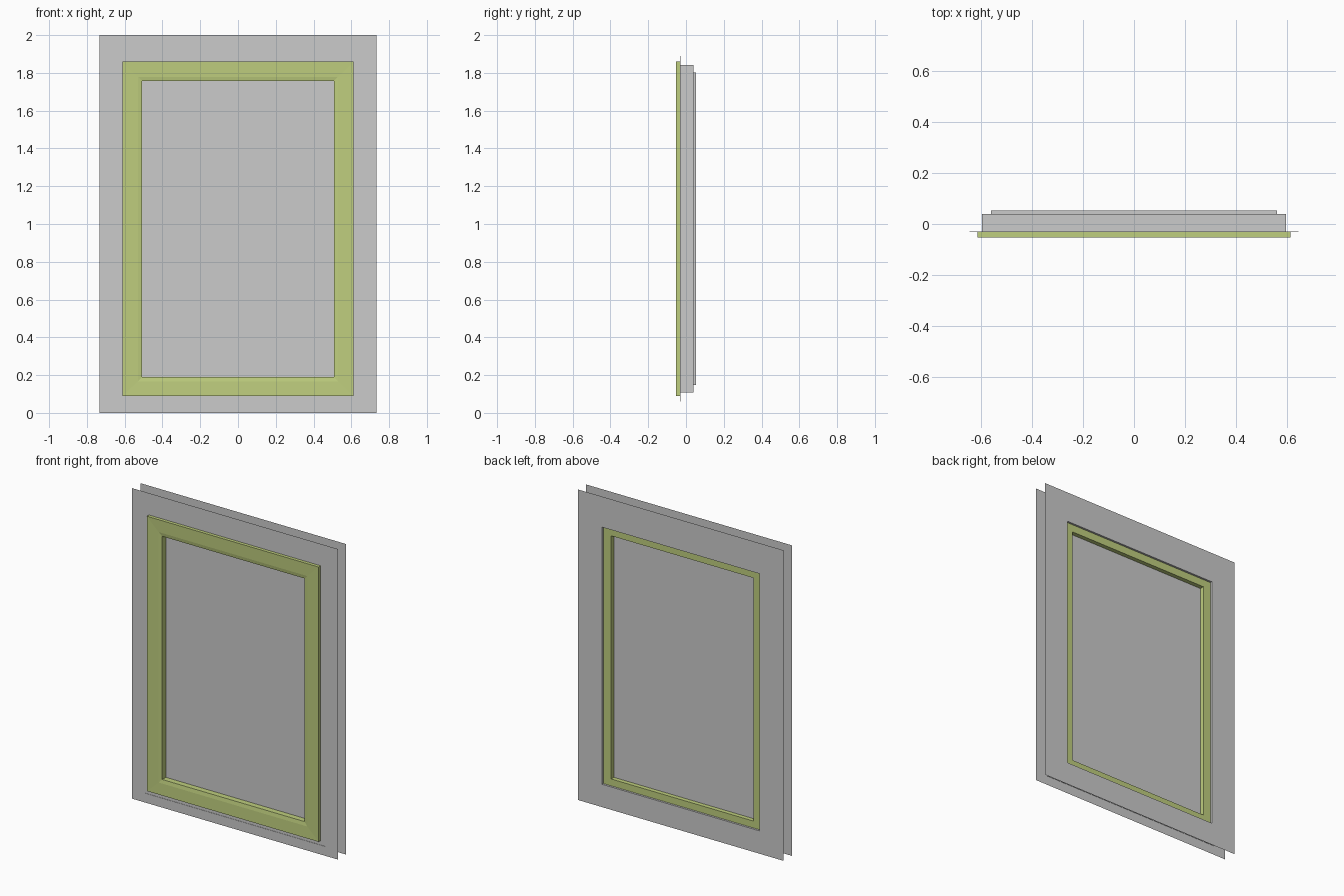
import bpy, bmesh

if "Cube" in bpy.data.objects:
    bpy.data.objects.remove(bpy.data.objects["Cube"])

def material(name, rgb):
    m = bpy.data.materials.new(name)
    m.diffuse_color = (*rgb, 1)
    m.use_nodes = True
    m.node_tree.nodes["Principled BSDF"].inputs["Base Color"].default_value = m.diffuse_color
    return m

def loft_rects(name, loops, closed=False, mat=None):
    """Bridge rectangles (half_width, z_low, z_high, y) into a mitred sweep."""
    bm = bmesh.new()
    rings = [[bm.verts.new((x, y, z)) for x, z in
              ((-w, z0), (w, z0), (w, z1), (-w, z1))] for w, z0, z1, y in loops]
    pairs = list(zip(rings, rings[1:]))
    if closed:
        pairs.append((rings[-1], rings[0]))
    for a, b in pairs:
        for i in range(4):
            j = (i + 1) % 4
            bm.faces.new((a[i], a[j], b[j], b[i]))
    bmesh.ops.recalc_face_normals(bm, faces=bm.faces)
    me = bpy.data.meshes.new(name)
    bm.to_mesh(me)
    bm.free()
    ob = bpy.data.objects.new(name, me)
    bpy.context.collection.objects.link(ob)
    if mat:
        me.materials.append(mat)
    return ob

green = material("green_frame", (0.52, 0.62, 0.21))

# Two wall skins joined by the stepped return around the opening
loft_rects("wall_surround", [
    (0.733, 0.0, 2.0, -0.031),
    (0.645, 0.06, 1.89, -0.031),
    (0.645, 0.06, 1.89, -0.029),
    (0.595, 0.107, 1.843, -0.029),
    (0.595, 0.107, 1.843, 0.040),
    (0.560, 0.147, 1.803, 0.040),
    (0.560, 0.147, 1.803, 0.053),
    (0.645, 0.06, 1.89, 0.053),
    (0.733, 0.0, 2.0, 0.053)])

# Frame: front flange with a sloped face, body set in the opening
loft_rects("window_frame", [
    (0.612, 0.09, 1.86, -0.032),
    (0.612, 0.09, 1.86, -0.053),
    (0.530, 0.166, 1.779, -0.051),
    (0.507, 0.19, 1.756, -0.047),
    (0.507, 0.19, 1.756, 0.038),
    (0.592, 0.11, 1.84, 0.038),
    (0.592, 0.11, 1.84, -0.032)], closed=True, mat=green)

# Glass pane
bpy.ops.mesh.primitive_cube_add(size=1, location=(0, 0, 0.973))
pane = bpy.context.object
pane.name = "glass_pane"
pane.scale = (1.02, 0.02, 1.572)
